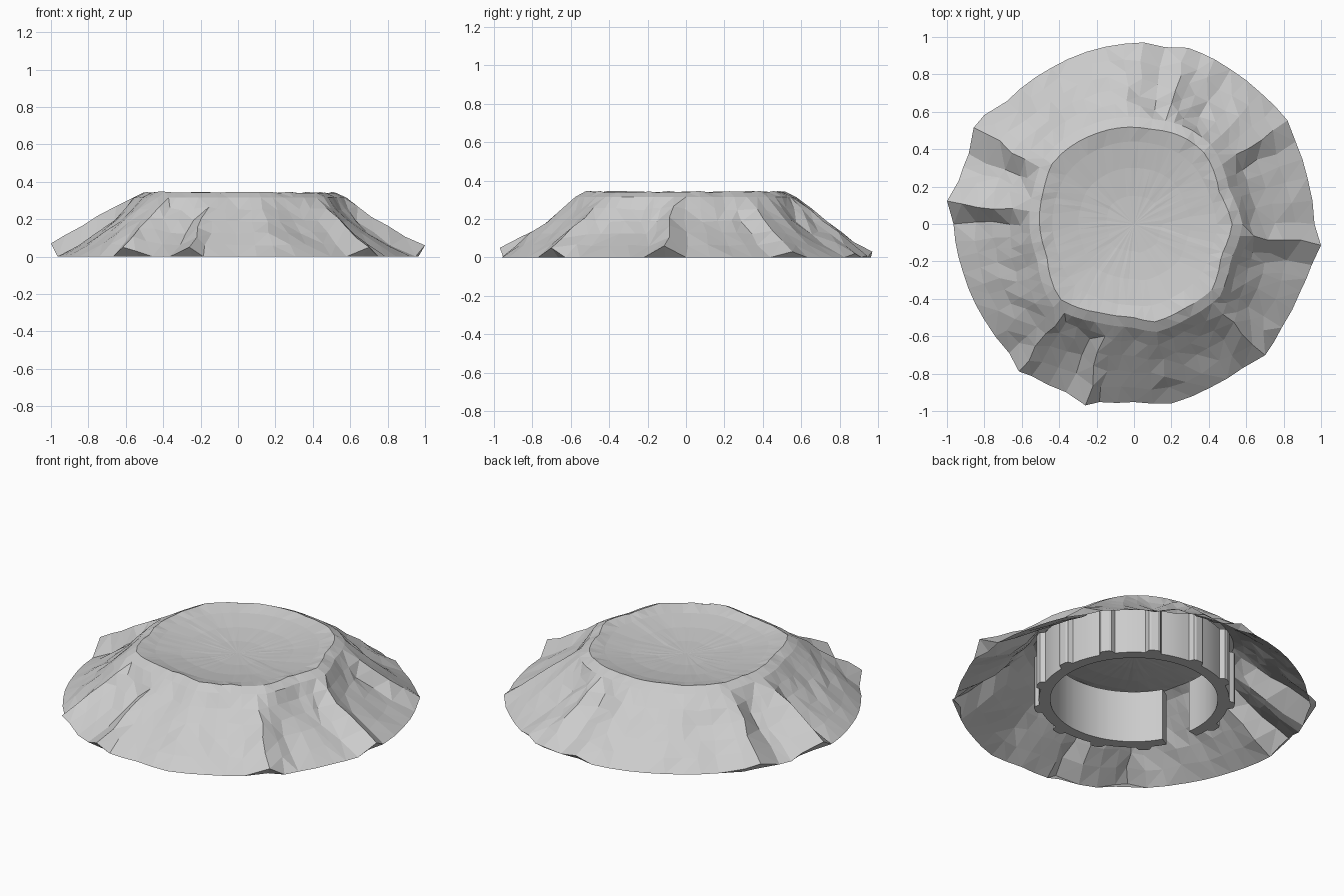
import bpy, bmesh, random
from math import sin, cos, pi, radians

if "Cube" in bpy.data.objects:
    bpy.data.objects.remove(bpy.data.objects["Cube"])

random.seed(4)

# Ridges and gullies: angle, foot radius, foot height, bulge halfway up the slope
RIDGES = [
    (0, .965, 0, -.05), (15, .96, 0, -.07), (27, .97, 0, -.06), (34, .99, .03, 0),
    (46, .975, 0, -.02), (58, .975, 0, -.06), (64, .98, .02, -.05), (73, .985, .01, .01),
    (80, .96, 0, -.05), (87, .972, .03, -.04), (93, .965, 0, .0), (118, .945, 0, 0),
    (136, .945, 0, -.01), (144, .99, .03, .0), (149, 1.0, .05, .0), (157, .96, 0, -.06),
    (166, .965, .03, -.03), (173, 1.007, .07, .005), (180, .965, 0, -.05), (196, .95, 0, -.03),
    (212, .95, 0, -.01), (226, .96, 0, .0), (232, 1.0, .05, .0), (236, .98, .03, -.04),
    (248, .97, 0, -.06), (255, 1.004, .05, -.03), (259, .97, 0, .0), (270, .952, 0, -.01),
    (282, .98, 0, .0), (295, .965, 0, -.03), (307, .965, 0, -.03), (315, .992, .05, .0),
    (325, .965, 0, -.05), (338, .96, 0, -.06), (347, .975, 0, -.07), (353.5, 1.006, .06, -.02),
]
# Shoulder where the slope meets the rounded crater rim: angle, radius
SHOULDER = [(0, .58), (20, .54), (45, .59), (60, .59), (80, .57), (115, .58), (143, .6),
            (160, .57), (180, .56), (200, .55), (225, .62), (250, .56), (268, .55), (282, .59),
            (300, .58), (320, .6), (340, .55)]


def lookup(table, a):
    """Linear interpolation around the closed table."""
    pts = table + [(table[0][0] + 360,) + tuple(table[0][1:])]
    for p, q in zip(pts, pts[1:]):
        if p[0] <= a <= q[0]:
            f = (a - p[0]) / (q[0] - p[0])
            return [u + (v - u) * f for u, v in zip(p[1:], q[1:])]


def finish(bm, name):
    bmesh.ops.remove_doubles(bm, verts=bm.verts[:], dist=.0005)
    bmesh.ops.recalc_face_normals(bm, faces=bm.faces[:])
    me = bpy.data.meshes.new(name)
    bm.to_mesh(me)
    bm.free()
    ob = bpy.data.objects.new(name, me)
    bpy.context.collection.objects.link(ob)
    return ob


def bridge(bm, a, b, closed=True):
    n = len(a)
    for i in range(n if closed else n - 1):
        j = (i + 1) % n
        bm.faces.new((a[i], a[j], b[j], b[i]))


# Columns: table angles, with extra ones in the wide gaps standing on the ground
columns = []
for p, q in zip(RIDGES, RIDGES[1:] + [(360,) + RIDGES[0][1:]]):
    n = max(1, round((q[0] - p[0]) / 6))
    for k in range(n):
        a = p[0] + (q[0] - p[0]) * k / n
        R, z0, bulge = lookup(RIDGES, a)
        columns.append((a, R, z0 if k == 0 else 0, bulge, lookup(SHOULDER, a)[0]))


def ring_row(bm, func):
    """One closed row of vertices; func gives radius, height and angle shift per column."""
    row = []
    for c in columns:
        r, z, da = func(*c)
        t = radians(c[0] + da)
        row.append(bm.verts.new((r * cos(t), r * sin(t), max(z, 0))))
    return row


# Rocky slope, from the tucked-in foot up to the shoulder
bm = bmesh.new()
STEPS, TOP = 5, .315
rnd = random.uniform
rows = [ring_row(bm, lambda a, R, z, b, s: (R - z, 0, 0))]
for i in range(STEPS + 1):
    u = i / STEPS
    j = .01 if 0 < i < STEPS else 0
    rows.append(ring_row(bm, lambda a, R, z, b, s: (
        R + (s - R) * u + b * 1.1 * sin(pi * u) + rnd(-j, j),
        z + (TOP - z) * u + rnd(-j, j) * .6,
        rnd(-1, 1) * j * 100)))
# Rounded rim and shallow crater dish
rows.append(ring_row(bm, lambda a, R, z, b, s: (s - .055, .343 + rnd(-.006, .004), 0)))
for r0, h in ((.44, .322), (.3, .3), (.15, .288)):
    rows.append(ring_row(bm, lambda a, R, z, b, s: (r0 + (s - .57) * .3, h + rnd(-.001, .001), 0)))
for a, b in zip(rows, rows[1:]):
    bridge(bm, a, b)
centre = bm.verts.new((0, 0, .285))
for i in range(len(columns)):
    bm.faces.new((rows[-1][i], rows[-1][(i + 1) % len(columns)], centre))
bmesh.ops.triangulate(bm, faces=bm.faces[:])
finish(bm, "rocky_mound")

# Ribbed support ring underneath, with a slot
IN, OUT, RIB, RING_TOP = .455, .518, .55, .312
START, END, RIBS = 210, 549, 12
profile = []
pitch = (END - START) / RIBS
for k in range(RIBS):
    a0 = START + k * pitch
    for f, r in ((0, OUT), (.17, OUT), (.33, OUT), (.38, RIB - .006), (.43, RIB),
                 (.57, RIB), (.62, RIB - .006), (.67, OUT), (.83, OUT)):
        profile.append((a0 + f * pitch, r))
profile.append((END, OUT))

bm = bmesh.new()


def loop(z, outer):
    return [bm.verts.new(((r if outer else IN) * cos(radians(a)),
                          (r if outer else IN) * sin(radians(a)), z)) for a, r in profile]


out_low, out_top = loop(0, True), loop(RING_TOP, True)
in_low, in_top = loop(0, False), loop(RING_TOP, False)
for a, b in ((out_low, out_top), (out_top, in_top), (in_top, in_low), (in_low, out_low)):
    bridge(bm, a, b, closed=False)
for i in (0, -1):
    bm.faces.new((out_low[i], out_top[i], in_top[i], in_low[i]))
ring = finish(bm, "support_ring")
bpy.context.view_layer.objects.active = ring
ring.select_set(True)
bpy.ops.object.shade_smooth_by_angle(angle=radians(25))
